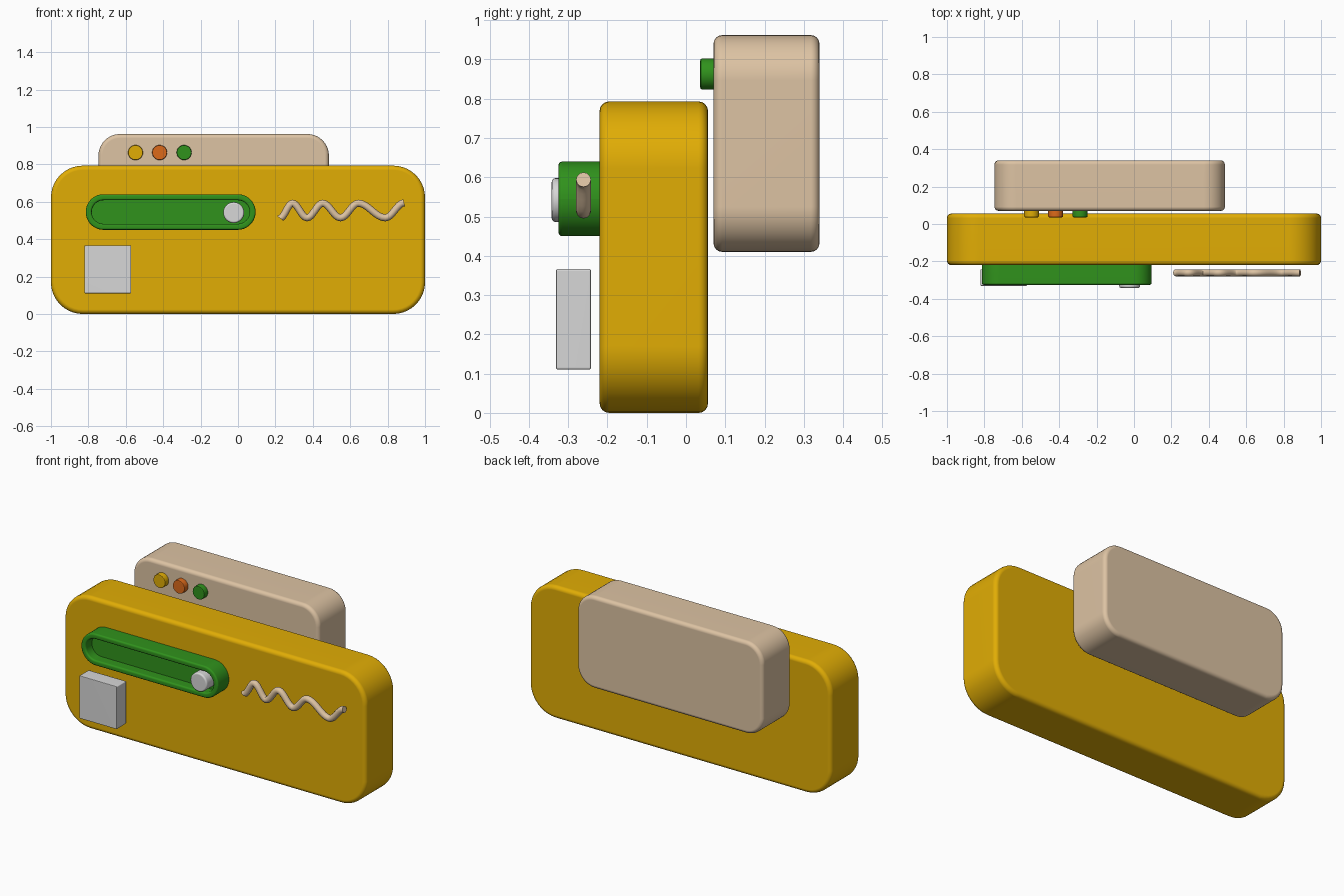
import bpy, bmesh, math
from mathutils import Vector

if "Cube" in bpy.data.objects:
    bpy.data.objects.remove(bpy.data.objects["Cube"])


def material(name, rgb):
    m = bpy.data.materials.new(name)
    m.diffuse_color = (*[(c / 255 / 12.92 if c < 11 else ((c / 255 + 0.055) / 1.055) ** 2.4) for c in rgb], 1)
    m.use_nodes = True
    m.node_tree.nodes["Principled BSDF"].inputs["Base Color"].default_value = m.diffuse_color
    return m


YELLOW = material("mustard yellow", (225, 173, 5))
TAN = material("warm tan", (221, 195, 163))
GREEN = material("leaf green", (48, 146, 28))
ORANGE = material("burnt orange", (220, 106, 26))
GREY = material("light grey", (215, 215, 215))


def finish(bm, name, mat, angle=35):
    bmesh.ops.recalc_face_normals(bm, faces=bm.faces[:])
    me = bpy.data.meshes.new(name)
    bm.to_mesh(me)
    bm.free()
    ob = bpy.data.objects.new(name, me)
    bpy.context.collection.objects.link(ob)
    me.materials.append(mat)
    bpy.ops.object.select_all(action='DESELECT')
    ob.select_set(True)
    bpy.context.view_layer.objects.active = ob
    bpy.ops.object.shade_smooth_by_angle(angle=math.radians(angle))
    # Keep the big faces flat and let only the rounded rims blend
    mod = ob.modifiers.new("flat_faces", 'WEIGHTED_NORMAL')
    mod.keep_sharp = True
    return ob


def outline(x, z, r, n, inset):
    """Rounded rectangle in the x-z plane, shrunk by inset."""
    pts = []
    corners = [(x[1] - r, z[1] - r), (x[0] + r, z[1] - r), (x[0] + r, z[0] + r), (x[1] - r, z[0] + r)]
    for i, (cx, cz) in enumerate(corners):
        for k in range(n + 1):
            a = math.pi / 2 * (i + k / n)
            pts.append((cx + (r - inset) * math.cos(a), cz + (r - inset) * math.sin(a)))
    return pts


def loft(bm, rings):
    """Skin closed rings of vertices and cap both ends."""
    for a, b in zip(rings, rings[1:]):
        for k in range(len(a)):
            bm.faces.new((a[k], a[k - 1], b[k - 1], b[k]))
    bm.faces.new(rings[0])
    bm.faces.new(rings[-1])


def slab(name, mat, x, z, y, r, bevel, n=10, segs=4, recess=None):
    """Rounded plate with softened rims and an optional (rim, depth) recess in front."""
    arc = [math.pi / 2 * k / segs for k in range(segs + 1)]
    rim = [(bevel * (1 - math.cos(a)), bevel * (1 - math.sin(a))) for a in arc]   # (inset, depth)
    profile = [(i, y[1] - d) for i, d in reversed(rim)] + [(i, y[0] + d) for i, d in rim]
    profile = [(i, yy) for i, yy in [(i, y[1] - d) for i, d in rim[::-1]]]
    profile = [(bevel * (1 - math.cos(a)), y[1] - bevel * (1 - math.sin(a))) for a in reversed(arc)]
    profile += [(bevel * (1 - math.cos(a)), y[0] + bevel * (1 - math.sin(a))) for a in arc]
    if recess:
        w, depth = recess
        profile += [(w - bevel * (1 - math.cos(a)), y[0] + bevel * (1 - math.sin(a))) for a in reversed(arc)]
        profile.append((w, y[0] + depth))
    bm = bmesh.new()
    loft(bm, [[bm.verts.new((px, yy, pz)) for px, pz in outline(x, z, r, n, i)] for i, yy in profile])
    bmesh.ops.remove_doubles(bm, verts=bm.verts[:], dist=2e-5)
    return finish(bm, name, mat)


# Main body and the smaller block behind it
slab("main_body", YELLOW, (-1, 1), (0, 0.793), (-0.22, 0.056), 0.17, 0.024)
slab("back_block", TAN, (-0.746, 0.486), (0.41, 0.962), (0.07, 0.34), 0.115, 0.022)

# Three round buttons on the back block
for label, bx, mat in (("left", -0.548, YELLOW), ("middle", -0.419, ORANGE), ("right", -0.288, GREEN)):
    slab(label + "_button", mat, (bx - 0.04, bx + 0.04), (0.823, 0.903), (0.036, 0.08), 0.04, 0.006, 8, 2)

# Slider track with its knob
slab("slider_track", GREEN, (-0.814, 0.094), (0.45, 0.64), (-0.325, -0.21), 0.0949, 0.01, 14, 3, (0.032, 0.06))
slab("slider_knob", GREY, (-0.079, 0.033), (0.486, 0.598), (-0.342, -0.255), 0.056, 0.01, 8, 3)

# Square tile
slab("square_tile", GREY, (-0.821, -0.571), (0.11, 0.367), (-0.331, -0.242), 0.006, 0.005, 3, 2)

# Wavy wire: cosine easing between its turning points
turns = [(0.224, 0.512), (0.291, 0.592), (0.369, 0.514), (0.453, 0.592), (0.548, 0.514),
         (0.643, 0.592), (0.788, 0.514), (0.888, 0.594)]
path = [Vector((turns[0][0], -0.261, turns[0][1]))]
for (xa, za), (xb, zb) in zip(turns, turns[1:]):
    for k in range(1, 9):
        t = k / 8
        path.append(Vector((xa + (xb - xa) * t, -0.261, za + (zb - za) * (1 - math.cos(math.pi * t)) / 2)))
bm = bmesh.new()
rings = []
for i, p in enumerate(path):
    d = (path[min(i + 1, len(path) - 1)] - path[max(i - 1, 0)]).normalized()
    if i == 0:
        d = Vector((0.6, 0, 0.8))
    side = Vector((-d.z, 0, d.x))
    rings.append([bm.verts.new(p + 0.019 * (side * math.cos(a) + Vector((0, 1, 0)) * math.sin(a)))
                  for a in (math.tau * k / 12 for k in range(12))])
loft(bm, rings)
finish(bm, "wavy_wire", TAN, 50)
